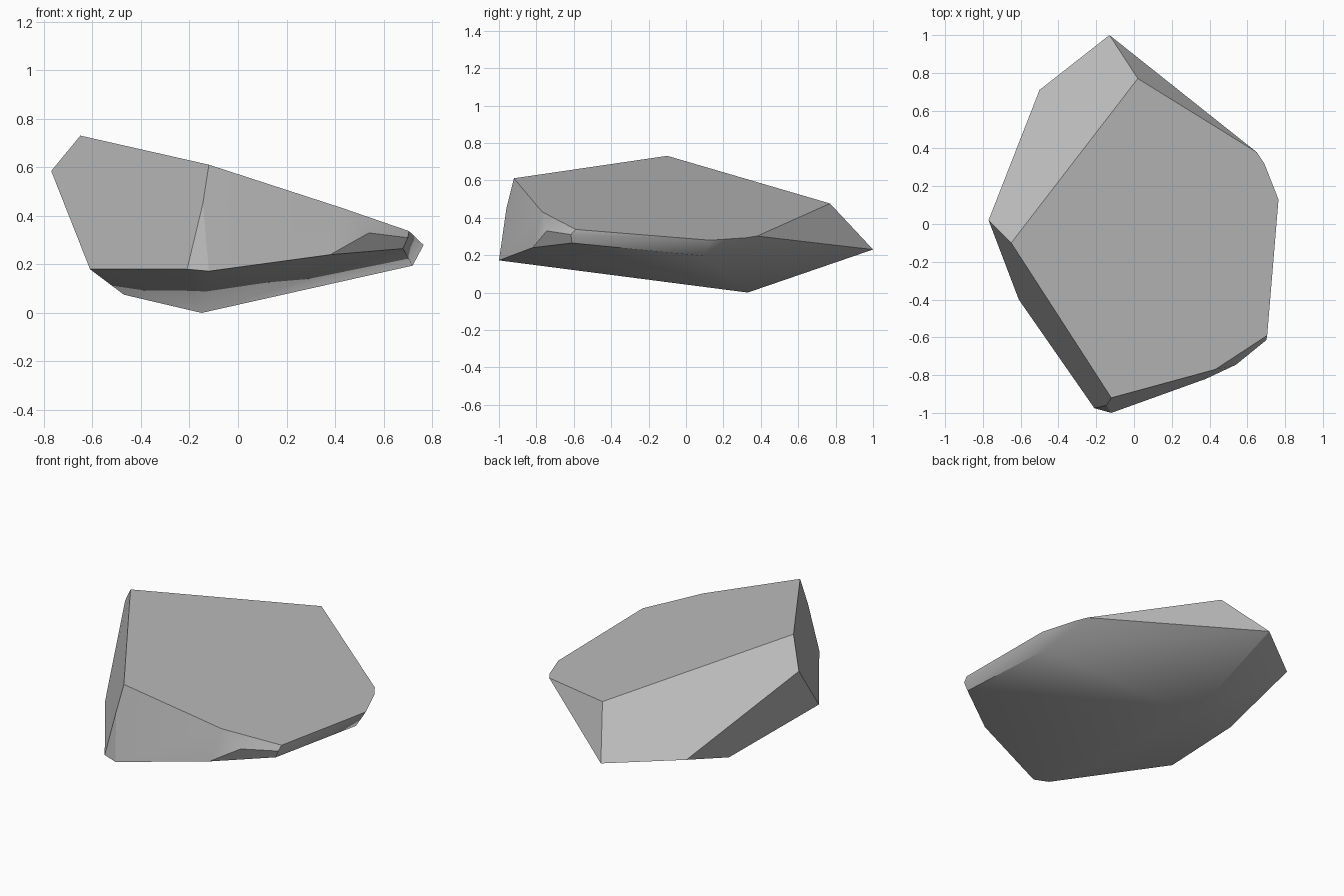
import bpy
import bmesh
from math import radians
from mathutils import Vector

default_cube = bpy.data.objects.get("Cube")
if default_cube:
    bpy.data.objects.remove(default_cube, do_unlink=True)


def make_material(name, value):
    material = bpy.data.materials.new(name)
    material.use_nodes = True
    colour = (value, value, value, 1)
    material.diffuse_color = colour
    shader = material.node_tree.nodes["Principled BSDF"]
    shader.inputs["Base Color"].default_value = colour
    shader.inputs["Roughness"].default_value = .9
    return material


def on_slope(x, y):
    """Lift an outline point onto the tilted flat top of the boulder."""
    return Vector((x, y, .515 - .31 * x - .054 * (y + 1)
                   + .063))


def build_hull(name, points, material):
    """Wrap the corner points in a faceted skin and merge flat neighbours."""
    bm = bmesh.new()
    for point in points:
        bm.verts.new(point)
    hull = bmesh.ops.convex_hull(bm, input=bm.verts[:])
    unused = {item for item in hull["geom_interior"] + hull["geom_unused"]
              if isinstance(item, bmesh.types.BMVert)}
    bmesh.ops.delete(bm, geom=list(unused), context="VERTS")
    bmesh.ops.dissolve_limit(bm, angle_limit=radians(2),
                             verts=bm.verts[:], edges=bm.edges[:])
    bmesh.ops.recalc_face_normals(bm, faces=bm.faces[:])
    mesh = bpy.data.meshes.new(name)
    bm.to_mesh(mesh)
    bm.free()
    mesh.materials.append(material)
    rock = bpy.data.objects.new(name, mesh)
    bpy.context.collection.objects.link(rock)
    return rock


# Flat sloping top: outline from the front corner round to the high left corner
top_outline = [(-.12, -.92), (.43, -.77), (.705, -.59), (.765, .13),
               (.69, .32), (.65, .38), (.02, .77), (-.65, -.1)]
top = [on_slope(x, y) for x, y in top_outline]

# Widest ring: back tip, left shoulder and the lower left side
back_and_left = [(-.13, 1, .23), (-.5, .71, .24), (-.77, .02, .585),
                 (-.61, -.4, .18)]

# Chipped front corner and the worn front right edge
front_chips = [(-.145, -.96, .45), (-.21, -.975, .18), (-.12, -1, .172),
               (.38, -.82, .24), (.54, -.745, .33),
               (.7, -.615, .31), (.68, -.61, .265)]

# Rounded underside with its lowest resting point
underside = [(-.15, .33, 0), (-.47, .26, .075), (.72, .1, .195)]

stone = make_material("stone grey", .5)
boulder = build_hull("boulder", top + back_and_left + front_chips + underside,
                     stone)

# Soft underside, crisp broken edges
bpy.ops.object.select_all(action="DESELECT")
boulder.select_set(True)
bpy.context.view_layer.objects.active = boulder
bpy.ops.object.shade_smooth_by_angle(angle=radians(30))
